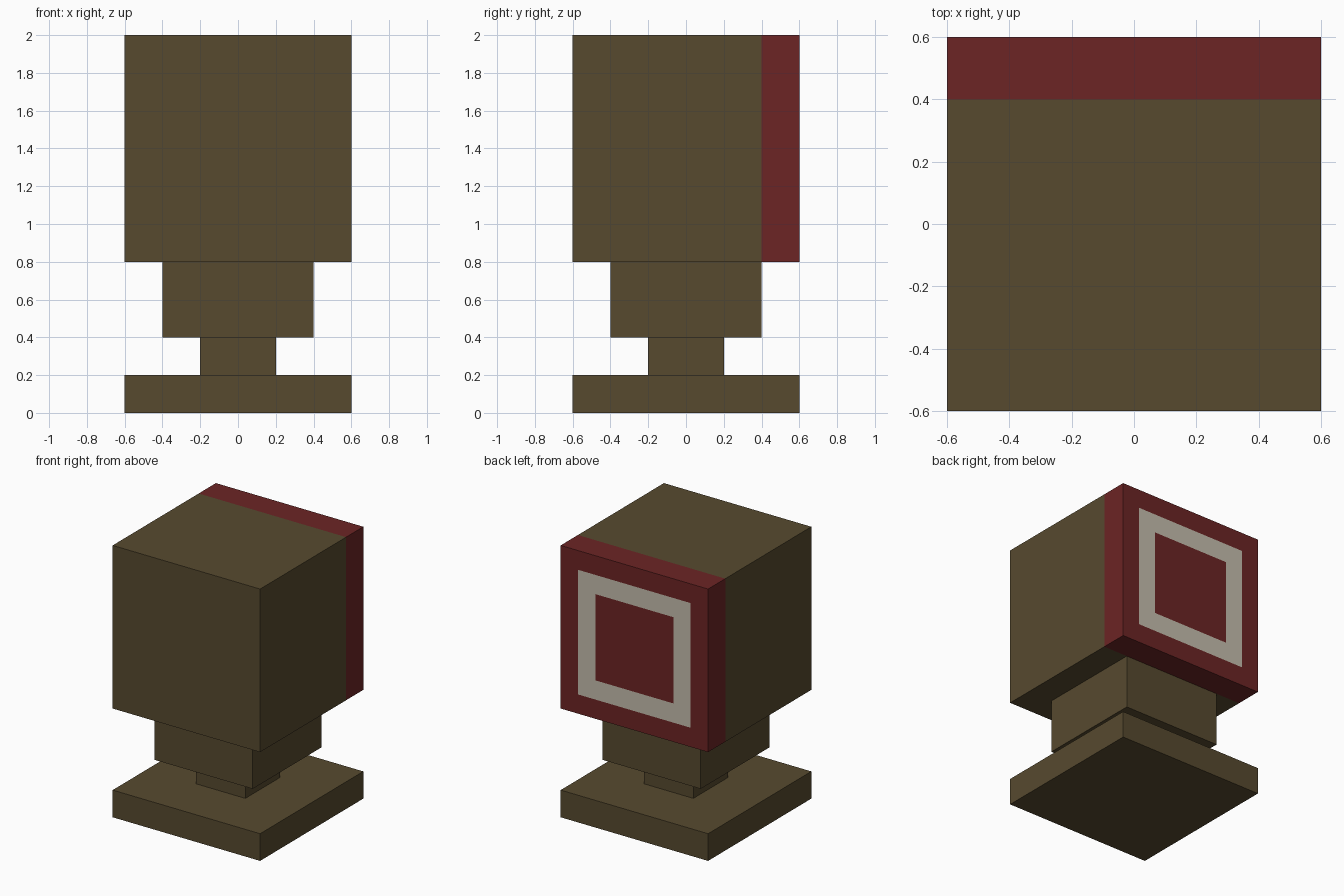
import bpy
import bmesh
from mathutils import Matrix, Vector

if "Cube" in bpy.data.objects:
    bpy.data.objects.remove(bpy.data.objects["Cube"], do_unlink=True)


def material(name, rgb):
    mat = bpy.data.materials.new(name)
    mat.use_nodes = True
    color = (*rgb, 1.0)
    mat.diffuse_color = color
    mat.node_tree.nodes["Principled BSDF"].inputs["Base Color"].default_value = color
    return mat


brown = material("dark_brown", (0.095, 0.068, 0.028))
red = material("dark_red", (0.150, 0.018, 0.018))
cream = material("warm_white", (0.56, 0.51, 0.42))


def box(name, low, high, mats, paint=None):
    """Axis-aligned box between two corners, optionally painted in bmesh."""
    low, high = Vector(low), Vector(high)
    bm = bmesh.new()
    place = Matrix.Translation((low + high) / 2) @ Matrix.Diagonal((*(high - low), 1))
    bmesh.ops.create_cube(bm, size=1, matrix=place)
    if paint:
        paint(bm)
    mesh = bpy.data.meshes.new(name)
    bm.to_mesh(mesh)
    bm.free()
    for mat in mats:
        mesh.materials.append(mat)
    obj = bpy.data.objects.new(name, mesh)
    bpy.context.collection.objects.link(obj)
    return obj


def square_target(bm):
    """Inset the rear face twice and colour the middle band."""
    bm.normal_update()
    centre = max(bm.faces, key=lambda f: f.normal.y)
    bmesh.ops.inset_region(bm, faces=[centre], thickness=0.2)
    band = bmesh.ops.inset_region(bm, faces=[centre], thickness=0.2)["faces"]
    for face in band:
        face.material_index = 1
    centre.material_index = 0


# Stepped stand: square tiers as (name, half width, bottom, top)
for name, half, bottom, top in (
    ("base_plate", 0.6, 0, 0.2),
    ("stem", 0.2, 0.2, 0.4),
    ("collar", 0.4, 0.4, 0.8),
):
    box(name, (-half, -half, bottom), (half, half, top), [brown])

# Large block with a red rear panel
box("head_block", (-0.6, -0.6, 0.8), (0.6, 0.4, 2), [brown])
box("rear_panel", (-0.6, 0.4, 0.8), (0.6, 0.6, 2), [red, cream], square_target)
